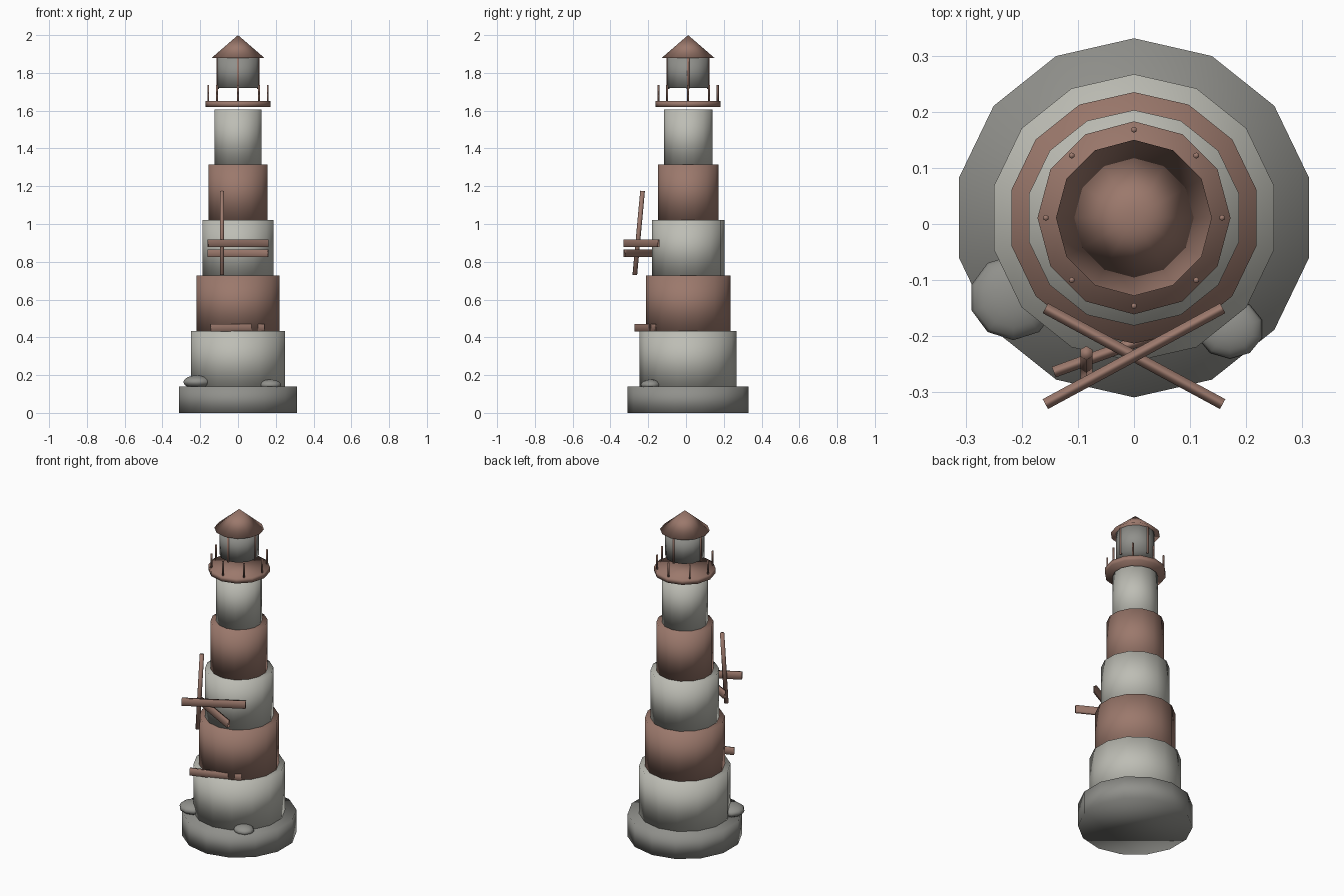
import bpy, math
from mathutils import Vector

if "Cube" in bpy.data.objects:
    bpy.data.objects.remove(bpy.data.objects["Cube"])

CY = 0.011  # tower axis y


def mat(name, c):
    m = bpy.data.materials.new(name)
    m.diffuse_color = (*c, 1)
    m.use_nodes = True
    m.node_tree.nodes["Principled BSDF"].inputs["Base Color"].default_value = m.diffuse_color
    return m


brown = mat("faded_red_brown", (0.33, 0.19, 0.15))
pale = mat("pale_plaster", (0.51, 0.51, 0.46))
gray = mat("stone_gray", (0.28, 0.28, 0.26))


def finish(name, m):
    o = bpy.context.object
    o.name = name
    o.data.materials.append(m)
    bpy.ops.object.shade_smooth()
    return o


def drum(name, r, z0, z1, sides, m, x=0, y=CY, r2=None):
    bpy.ops.mesh.primitive_cone_add(vertices=sides, radius1=r, radius2=r if r2 is None else r2,
                                    depth=z1 - z0, location=(x, y, (z0 + z1) / 2))
    return finish(name, m)


def plank(name, a, b, z, width=0.02, height=0.042):
    d = Vector(b) - Vector(a)
    bpy.ops.mesh.primitive_cube_add(size=1, location=((a[0] + b[0]) / 2, (a[1] + b[1]) / 2, z),
                                    rotation=(0, 0, math.atan2(d.y, d.x)))
    bpy.context.object.scale = (d.length, width, height)
    return finish(name, brown)


# stone base and stepped tower
drum("stone_base", 0.32, 0, 0.14, 14, gray)
for i in range(5):
    z = 0.14 + i * 0.2935
    drum(f"tower_section_{i + 1}", 0.256 - 0.032 * i, z, z + 0.2935, 14, brown if i % 2 else pale)

# gallery floor with eight posts
drum("gallery_floor", 0.172, 1.62, 1.65, 12, brown)
for i in range(8):
    a = i * math.tau / 8
    drum(f"railing_post_{i + 1}", 0.0055, 1.65, 1.737, 6, brown,
         0.157 * math.cos(a), CY + 0.157 * math.sin(a))

# lantern room with corner bars and roof
drum("lantern_room", 0.11, 1.72, 1.88, 12, gray)
for i in range(4):
    a = i * math.tau / 4
    drum(f"lantern_bar_{i + 1}", 0.0075, 1.715, 1.88, 6, brown,
         0.107 * math.cos(a), CY + 0.107 * math.sin(a))
drum("roof", 0.139, 1.88, 2.0, 12, brown, r2=0)

# broken timbers on the front
plank("upper_crossed_timber", (-0.158, -0.321), (0.158, -0.15), 0.898)
plank("lower_crossed_timber", (-0.158, -0.15), (0.158, -0.321), 0.845)
plank("ledge_timber", (-0.143, -0.264), (0.137, -0.162), 0.45, height=0.04)
lo, hi = Vector((-0.085, -0.271, 0.73)), Vector((-0.085, -0.23, 1.175))
bpy.ops.mesh.primitive_cylinder_add(vertices=6, radius=0.0124, depth=(hi - lo).length,
                                    location=(lo + hi) / 2,
                                    rotation=(-math.atan2(hi.y - lo.y, hi.z - lo.z), 0, 0))
finish("leaning_pole", brown)

# flattened rocks on the base
for name, loc, s in (("left_rock", (-0.215, -0.131, 0.163), (0.078, 0.076, 0.036)),
                     ("right_rock", (0.171, -0.187, 0.148), (0.06, 0.053, 0.029))):
    bpy.ops.mesh.primitive_uv_sphere_add(segments=10, ring_count=8, radius=1, location=loc)
    bpy.context.object.scale = s
    finish(name, gray)
